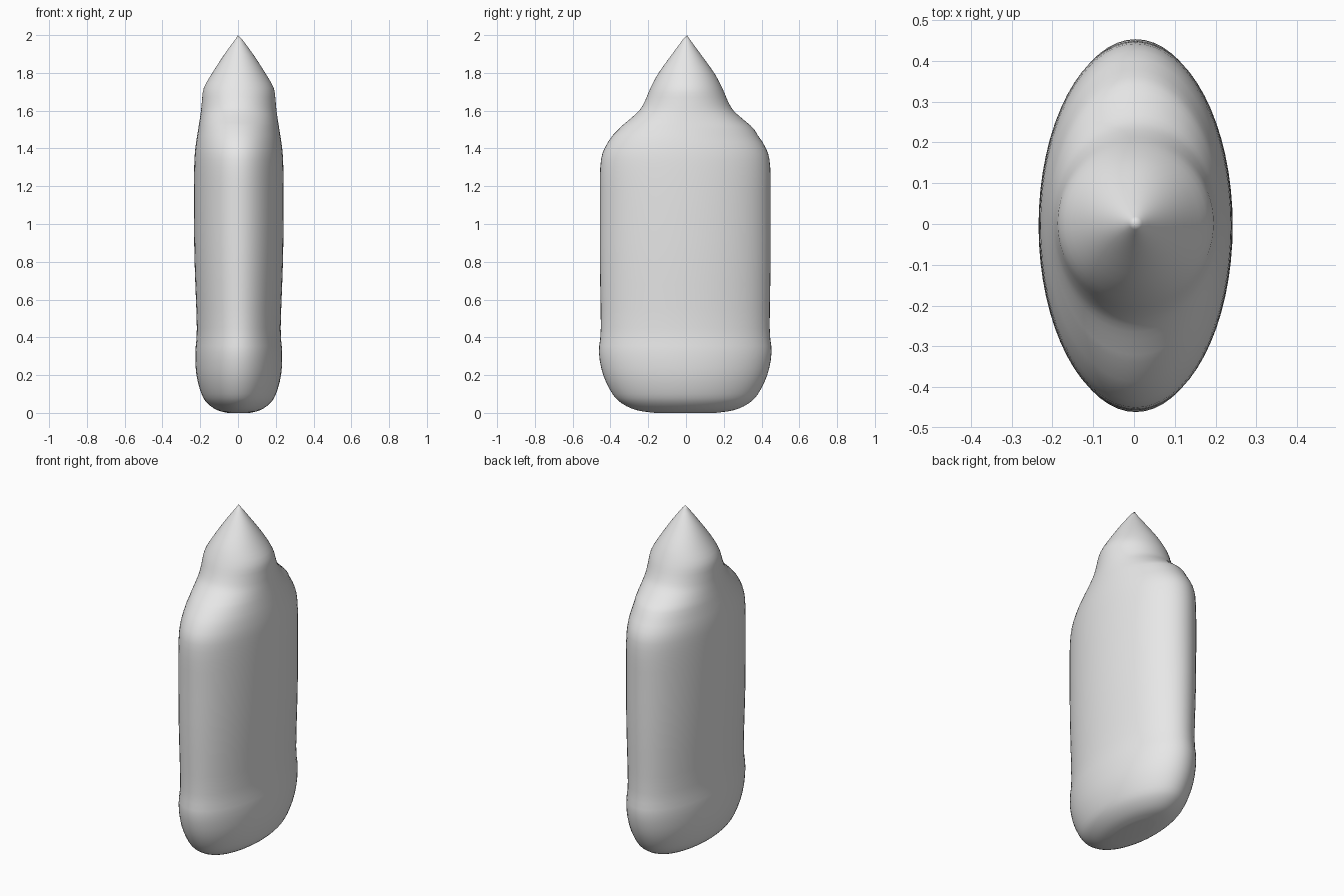
import bpy
import bmesh
from math import cos, sin, tau
from mathutils import Vector

default_cube = bpy.data.objects.get("Cube")
if default_cube:
    bpy.data.objects.remove(default_cube, do_unlink=True)

SEGMENTS = 64
STEPS = 3

# Profile stations: height, half width in x, half depth in y
profile = [Vector(p) for p in (
    (0, .06, .16), (.015, .115, .26), (.05, .165, .335), (.1, .197, .385),
    (.2, .224, .434), (.32, .23, .457), (.45, .222, .447), (.8, .234, .452),
    (1.1, .238, .452), (1.3, .236, .45), (1.4, .23, .428), (1.5, .215, .36),
    (1.55, .207, .305), (1.6, .2, .25), (1.65, .195, .22), (1.72, .185, .19),
    (1.8, .14, .147), (1.9, .075, .075), (1.98, .016, .016),
)]
tip = Vector((0, .005, 2))


def spline(points, steps):
    """Smooth curve through every point."""
    result = []
    last = len(points) - 1
    for i in range(last):
        a, b, c, d = (points[max(0, min(last, i + k))] for k in (-1, 0, 1, 2))
        for s in range(steps):
            t = s / steps
            tangent_b = (c - a) / 2
            tangent_c = (d - b) / 2
            bend = (b - c) * 2 + tangent_b + tangent_c
            ease = (c - b) * 3 - tangent_b * 2 - tangent_c
            result.append(b + t * (tangent_b + t * (ease + t * bend)))
    result.append(points[last])
    return result


def add_ring(bm, station):
    """Oval cross-section at one height, leaning very slightly."""
    height, half_width, half_depth = station
    shift_x = .004
    shift_y = -.004 if height < 1.5 else .002
    return [bm.verts.new((shift_x + half_width * cos(tau * i / SEGMENTS),
                          shift_y + half_depth * sin(tau * i / SEGMENTS),
                          max(height, 0)))
            for i in range(SEGMENTS)]


# Oval body, rounded shoulders and pointed cap as one continuous skin
bm = bmesh.new()
rings = [add_ring(bm, station) for station in spline(profile, STEPS)]
for lower, upper in zip(rings, rings[1:]):
    for i in range(SEGMENTS):
        j = (i + 1) % SEGMENTS
        bm.faces.new((lower[i], lower[j], upper[j], upper[i]))

# Flat base and tip
bm.faces.new(rings[0][::-1])
apex = bm.verts.new(tip)
for i in range(SEGMENTS):
    bm.faces.new((rings[-1][i], rings[-1][(i + 1) % SEGMENTS], apex))
bmesh.ops.recalc_face_normals(bm, faces=bm.faces[:])

mesh = bpy.data.meshes.new("pointed_body")
bm.to_mesh(mesh)
bm.free()
body = bpy.data.objects.new("pointed_body", mesh)
bpy.context.collection.objects.link(body)

# Plain grey surface
grey = bpy.data.materials.new("plain_grey")
grey.use_nodes = True
colour = (.8, .8, .8, 1)
grey.diffuse_color = colour
shader = next(n for n in grey.node_tree.nodes if n.type == "BSDF_PRINCIPLED")
shader.inputs["Base Color"].default_value = colour
mesh.materials.append(grey)

# Smooth shading
bpy.ops.object.select_all(action="DESELECT")
body.select_set(True)
bpy.context.view_layer.objects.active = body
bpy.ops.object.shade_smooth_by_angle()
